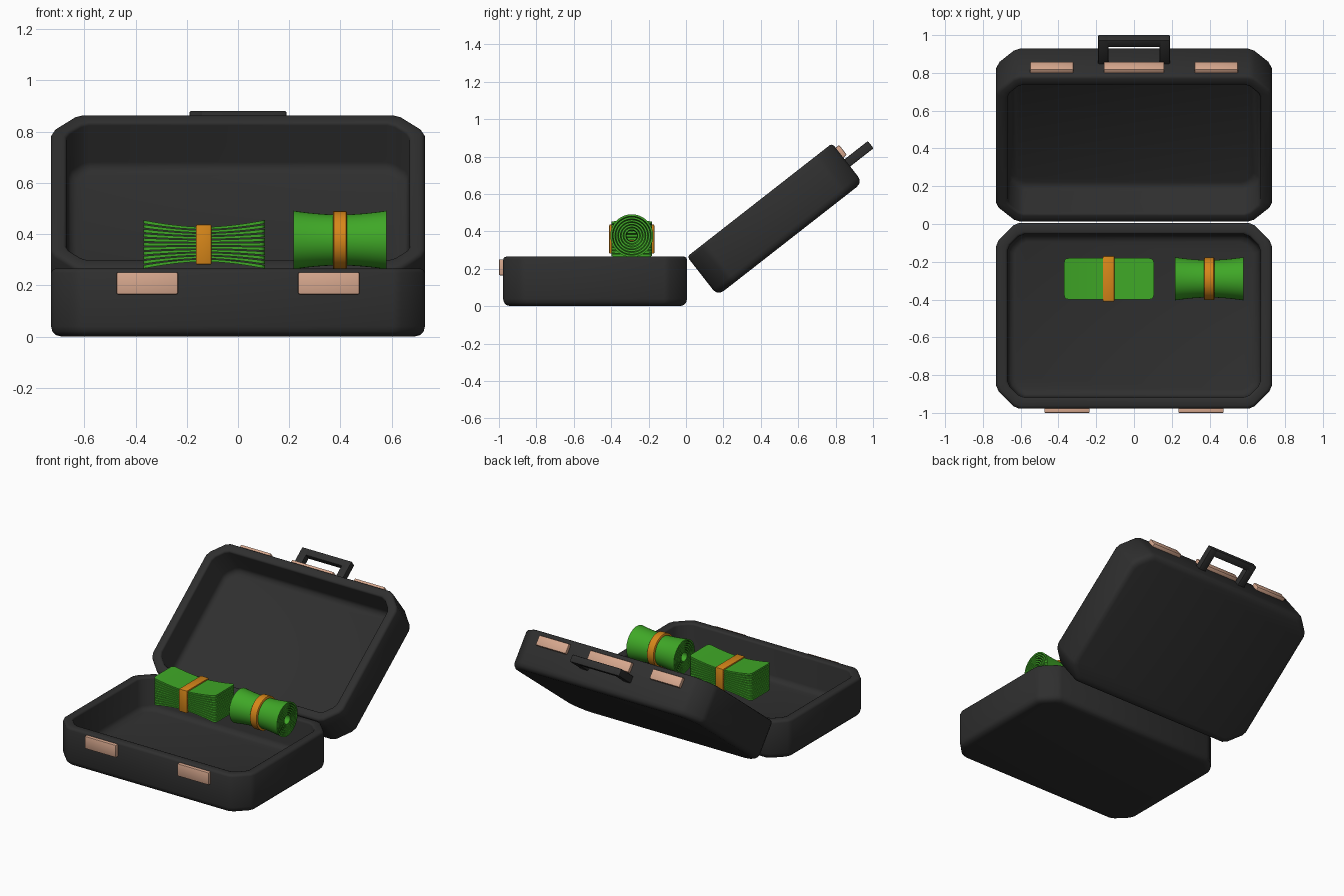
import bpy, bmesh, math
from mathutils import Matrix, Vector

if "Cube" in bpy.data.objects:
    bpy.data.objects.remove(bpy.data.objects["Cube"])

def material(name, rgb):
    m = bpy.data.materials.new(name)
    m.diffuse_color = (*rgb, 1)
    m.use_nodes = True
    m.node_tree.nodes["Principled BSDF"].inputs["Base Color"].default_value = m.diffuse_color
    return m

BLACK = material("case black", (0.028, 0.028, 0.028))
GREEN = material("banknote green", (0.05, 0.39, 0.02))
ORANGE = material("band orange", (0.68, 0.24, 0.01))
COPPER = material("latch copper", (0.68, 0.39, 0.27))

HINGE = Vector((0, 0.006, 0.265))
BASE = Matrix.Translation(HINGE) @ Matrix.Diagonal((1, -1, 1, 1))
LID = Matrix.Translation(HINGE) @ Matrix.Rotation(math.radians(38), 4, 'X')

def finish(bm, name, mat, matrix=Matrix(), angle=40):
    bm.transform(matrix)
    bmesh.ops.recalc_face_normals(bm, faces=bm.faces)
    me = bpy.data.meshes.new(name)
    bm.to_mesh(me)
    bm.free()
    me.materials.append(mat)
    ob = bpy.data.objects.new(name, me)
    bpy.context.collection.objects.link(ob)
    bpy.ops.object.select_all(action='DESELECT')
    ob.select_set(True)
    bpy.context.view_layer.objects.active = ob
    bpy.ops.object.shade_smooth_by_angle(angle=math.radians(angle))
    return ob

def loft(bm, rings, cap=True):
    """Skin a list of closed rings; cap the ends or join last to first."""
    vs = [[bm.verts.new(p) for p in r] for r in rings]
    n = len(vs[0])
    for a, b in zip(vs, vs[1:] if cap else vs[1:] + vs[:1]):
        for i in range(n):
            j = (i + 1) % n
            bm.faces.new((a[i], a[j], b[j], b[i]))
    if cap:
        bm.faces.new(vs[0])
        bm.faces.new(vs[-1])

def box(name, lo, hi, mat, matrix=Matrix(), bevel=0.006):
    bm = bmesh.new()
    bmesh.ops.create_cube(bm, size=1)
    for v in bm.verts:
        v.co = Vector(((lo[k] + hi[k]) / 2 + v.co[k] * (hi[k] - lo[k]) for k in range(3)))
    bmesh.ops.bevel(bm, geom=bm.edges[:], offset=bevel, segments=2, profile=0.5, affect='EDGES')
    return finish(bm, name, mat, matrix)

# Case halves: chamfered trays, local rim at z = 0, hinge edge at y = 0
L, HX, CH = 0.984, 0.73, 0.105

def octagon(inset, z):
    x, y = HX - inset, L / 2 - inset
    c = CH - 0.586 * inset
    corners = [(x, -y + c), (x, y - c), (x - c, y), (-x + c, y),
               (-x, y - c), (-x, -y + c), (-x + c, -y), (x - c, -y)]
    pts = []
    for i, p in enumerate(corners):      # slightly round every corner
        p = Vector(p)
        a, b = Vector(corners[i - 1]), Vector(corners[(i + 1) % 8])
        for q in (a, b):
            r = p + (q - p).normalized() * 0.018
            pts.append((r.x, r.y + L / 2, z))
    return pts

TRAY = [(0.04, -0.265), (0.018, -0.259), (0.005, -0.245), (0, -0.225),
        (0, -0.016), (0.005, -0.005), (0.016, 0), (0.048, 0), (0.056, -0.003),
        (0.06, -0.012), (0.064, -0.19), (0.075, -0.213), (0.1, -0.222)]
for name, mx in (("case_base", BASE), ("case_lid", LID)):
    bm = bmesh.new()
    loft(bm, [octagon(i, z) for i, z in TRAY])
    finish(bm, name, BLACK, mx, 50)

# Latch plates on the base front and the lid end
for s in (-1, 1):
    box("base_latch", (s * 0.355 - 0.12, L - 0.01, -0.1), (s * 0.355 + 0.12, L + 0.022, -0.014), COPPER, BASE)
for x, w in ((-0.435, 0.115), (0, 0.16), (0.435, 0.115)):
    box("lid_latch", (x - w, L - 0.01, -0.097), (x + w, L + 0.024, -0.03), COPPER, LID)

# Carrying handle
for s in (-1, 1):
    box("handle_arm", (s * 0.1625 - 0.0275, L - 0.01, -0.157), (s * 0.1625 + 0.0275, 1.142, -0.108), BLACK, LID)
box("handle_grip", (-0.189, 1.095, -0.157), (0.189, 1.142, -0.108), BLACK, LID)

# Banknote stack: thin sheets pinched in the middle
NOTES, CX, CY, CZ = 11, -0.1325, -0.29, 0.36
bm = bmesh.new()
for n in range(NOTES):
    k = (n + 0.5) / NOTES * 2 - 1
    rings = []
    for u in [-1, -0.985, -0.95, -0.9] + [i / 10 for i in range(-8, 9)] + [0.9, 0.95, 0.985, 1]:
        e = min(1, (1 - abs(u)) * 0.2375 / 0.022)
        hy = 0.109 - 0.022 * (1 - math.sqrt(1 - (1 - e) ** 2))   # rounded corners
        h = 0.069 + 0.028 * abs(u) ** 1.7
        z, t = CZ + k * h, h / NOTES * 0.74
        x = CX + u * 0.2375
        rings.append([(x, CY - hy, z - t), (x, CY + hy, z - t), (x, CY + hy, z + t), (x, CY - hy, z + t)])
    loft(bm, rings)
finish(bm, "banknote_stack", GREEN)
box("stack_band", (-0.165, -0.411, 0.281), (-0.103, -0.169, 0.437), ORANGE)

# Rolled banknotes: nested tubes, waisted under the band
def tube(bm, profile, cx, cz, seg=40):
    rings = []
    for i in range(seg):
        a = 2 * math.pi * i / seg
        rings.append([(cx + x, CY + r * math.cos(a), cz + r * math.sin(a)) for x, r in profile])
    loft(bm, rings, cap=False)

def waist(x):
    return 0.865 + 0.135 * (abs(x) / 0.182) ** 1.8

bm = bmesh.new()
xs = [-0.182 + 0.364 * i / 12 for i in range(13)]
for n in range(6):
    ro = 0.1145 - n * 0.0145
    ri = ro - 0.0105
    tube(bm, [(x, ro * waist(x)) for x in xs] + [(x, ri * waist(x)) for x in reversed(xs)], 0.398, 0.377)
finish(bm, "banknote_roll", GREEN)

bm = bmesh.new()
tube(bm, [(-0.027, 0.096), (-0.027, 0.109), (-0.024, 0.113), (0.024, 0.113), (0.027, 0.109), (0.027, 0.096)], 0.398, 0.377)
finish(bm, "roll_band", ORANGE)
